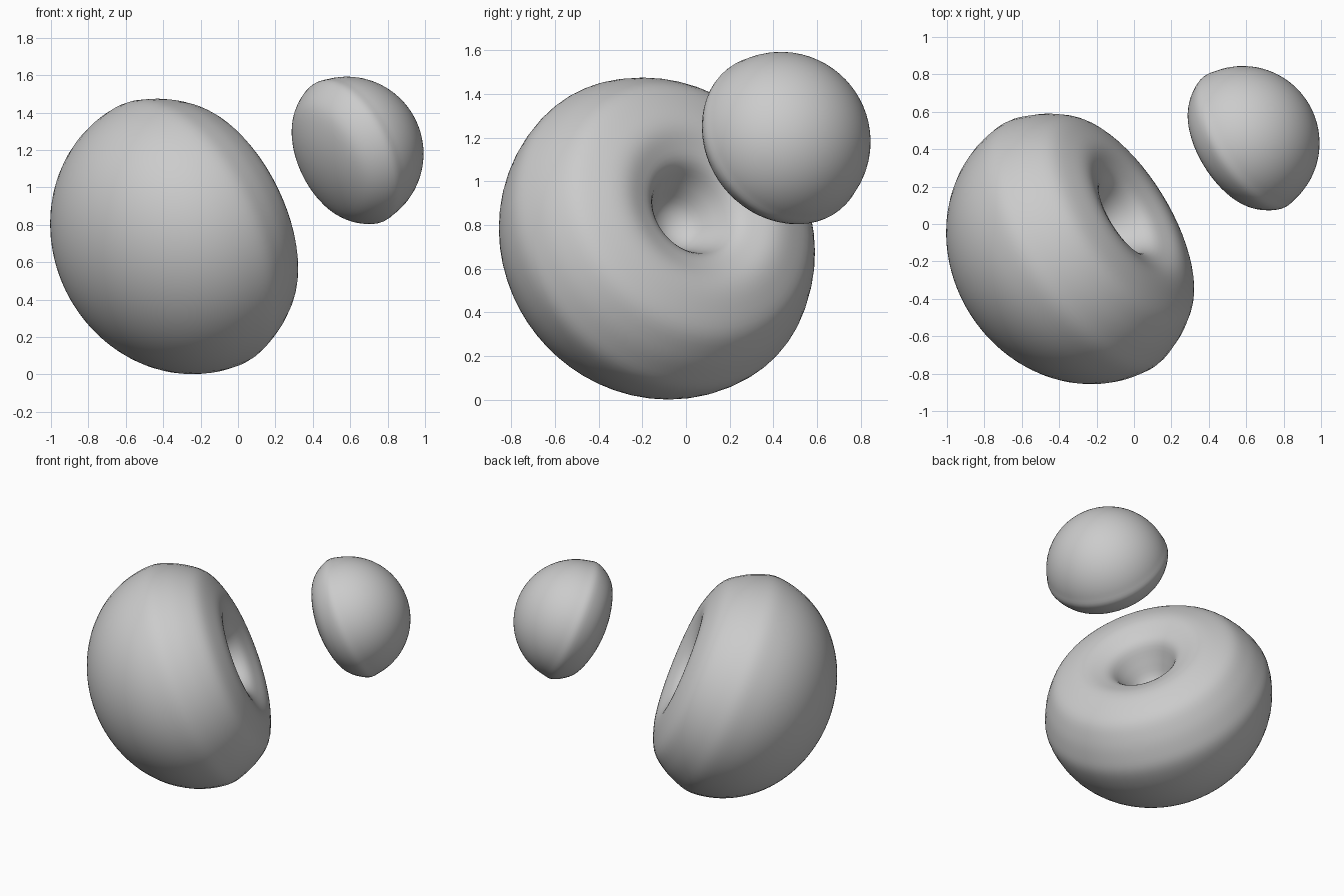
import bpy, bmesh, math
from mathutils import Vector

if "Cube" in bpy.data.objects:
    bpy.data.objects.remove(bpy.data.objects["Cube"])

AXIS = Vector((0.785, 0.486, 0.385)).normalized()
SEGMENTS = 56


def arc(s0, a, r, sign, n=9):
    """Quarter ellipse from its pole to just short of its widest ring."""
    return [(s0 + sign * a * math.cos(i / n * math.pi / 2),
             r * math.sin(i / n * math.pi / 2)) for i in range(n)]


def smooth(points, steps=4):
    """Catmull-Rom curve through (axial, radius) points, poles mirrored."""
    p = [Vector(q) for q in points]
    p = [Vector((p[1].x, -p[1].y))] + p + [Vector((p[-2].x, -p[-2].y))]
    out = []
    for a, b, c, d in zip(p, p[1:], p[2:], p[3:]):
        for k in range(steps):
            t = k / steps
            out.append(0.5 * (2 * b + (c - a) * t + (2 * a - 5 * b + 4 * c - d) * t * t
                              + (3 * b - a - 3 * c + d) * t ** 3))
    return out + [p[-2]]


def lathe(name, points, centre):
    bm = bmesh.new()
    verts = [bm.verts.new((max(q.y, 0), 0, q.x)) for q in smooth(points)]
    edges = [bm.edges.new(e) for e in zip(verts, verts[1:])]
    bmesh.ops.spin(bm, geom=verts + edges, cent=(0, 0, 0), axis=(0, 0, 1),
                   angle=2 * math.pi, steps=SEGMENTS)
    bmesh.ops.remove_doubles(bm, verts=bm.verts, dist=1e-4)
    bmesh.ops.recalc_face_normals(bm, faces=bm.faces)
    for f in bm.faces:
        f.smooth = True
    mesh = bpy.data.meshes.new(name)
    bm.to_mesh(mesh)
    bm.free()
    ob = bpy.data.objects.new(name, mesh)
    bpy.context.collection.objects.link(ob)
    ob.rotation_mode = 'QUATERNION'
    ob.rotation_quaternion = AXIS.to_track_quat('Z', 'Y')
    ob.location = centre
    return ob


# Large ball: round back, thick rim and a deep dimple facing the small ball
lathe("dimpled_ball",
      arc(0.05, 0.68, 0.765, -1) + [
          (0.05, 0.765), (0.15, 0.738), (0.25, 0.69), (0.345, 0.615),
          (0.40, 0.50), (0.42, 0.40), (0.40, 0.31), (0.355, 0.225),
          (0.25, 0.165), (0.14, 0.10), (0.10, 0.0)],
      (-0.33, -0.135, 0.735))

# Small ball: domed outer side, flattened side facing the dimple
lathe("flattened_ball",
      [(-0.275, 0.0), (-0.26, 0.15), (-0.217, 0.285), (-0.16, 0.36), (-0.07, 0.41)]
      + arc(-0.07, 0.405, 0.41, 1)[::-1],
      (0.64, 0.47, 1.21))
